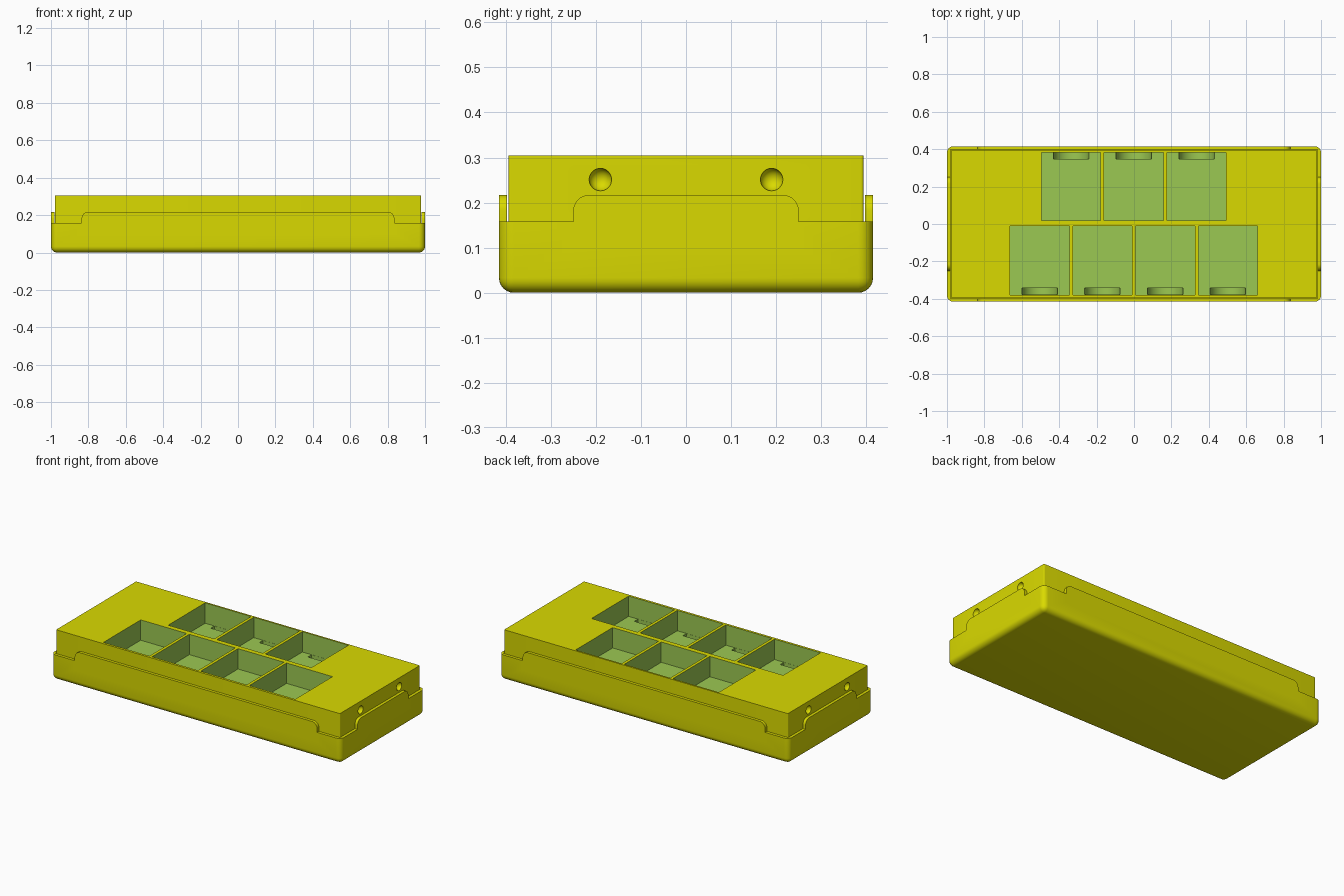
import bpy, bmesh, math
from mathutils import Matrix, Vector

if "Cube" in bpy.data.objects:
    bpy.data.objects.remove(bpy.data.objects["Cube"], do_unlink=True)

HX, HY = 1.0, 0.415          # outer half sizes
WALL = 0.018                 # tray wall thickness
LEDGE, LIP, TOP = 0.158, 0.217, 0.305
FLOOR = 0.178                # pocket floor height


def material(name, rgb):
    m = bpy.data.materials.new(name)
    m.use_nodes = True
    m.diffuse_color = (*rgb, 1)
    m.node_tree.nodes["Principled BSDF"].inputs["Base Color"].default_value = (*rgb, 1)
    return m


yellow = material("yellow plastic", (0.7, 0.7, 0.0))
green = material("pocket green", (0.33, 0.58, 0.085))


def finish(bm, name, mat=yellow):
    bmesh.ops.recalc_face_normals(bm, faces=bm.faces)
    mesh = bpy.data.meshes.new(name)
    bm.to_mesh(mesh)
    bm.free()
    ob = bpy.data.objects.new(name, mesh)
    bpy.context.collection.objects.link(ob)
    mesh.materials.append(mat)
    return ob


def box(name, lo, hi, radius=0, rounded=None):
    """Box between two corners; edges passing the rounded test are filleted."""
    bm = bmesh.new()
    bmesh.ops.create_cube(bm, size=2)
    for v in bm.verts:
        v.co = Vector([hi[i] if v.co[i] > 0 else lo[i] for i in range(3)])
    if radius:
        edges = [e for e in bm.edges if rounded(*[v.co.z for v in e.verts])]
        bmesh.ops.bevel(bm, geom=edges, offset=radius, segments=6,
                        profile=0.5, affect='EDGES')
    return finish(bm, name)


def lip(name, half, outer, along_x):
    """Raised wall with rounded upper corners, on the outer side of the tray."""
    r, low = 0.035, 0.1
    arc = [(half - r + r * math.cos(a), LIP - r + r * math.sin(a))
           for a in (i * math.pi / 16 for i in range(9))]
    profile = [(half, low)] + arc + [(-u, z) for u, z in reversed(arc)] + [(-half, low)]
    inner = outer * (1 - 0.03 / abs(outer))
    bm = bmesh.new()
    rings = [[bm.verts.new((u, d, z) if along_x else (d, u, z)) for u, z in profile]
             for d in (outer, inner)]
    for ring in rings:
        bm.faces.new(ring)
    for i in range(len(profile)):
        j = (i + 1) % len(profile)
        bm.faces.new((rings[0][i], rings[0][j], rings[1][j], rings[1][i]))
    return finish(bm, name)


def combine(target, tool, operation):
    mod = target.modifiers.new("shape", 'BOOLEAN')
    mod.operation, mod.object, mod.solver = operation, tool, 'EXACT'
    bpy.context.view_layer.objects.active = target
    bpy.ops.object.modifier_apply(modifier=mod.name)
    bpy.data.objects.remove(tool, do_unlink=True)


# Outer tray: filleted bottom and corners, raised lips on all four sides
tray = box("outer_tray", (-HX, -HY, 0), (HX, HY, LEDGE), radius=0.033,
           rounded=lambda a, b: min(a, b) < 0.01)
for s in (-1, 1):
    combine(tray, lip("long_lip", 0.836, s * HY, True), 'UNION')
    combine(tray, lip("end_lip", 0.25, s * HX, False), 'UNION')
ix, iy = HX - WALL, HY - WALL
combine(tray, box("cavity", (-ix, -iy, 0.03), (ix, iy, 0.5)), 'DIFFERENCE')

# Inner block that sits in the tray
bx, by = ix - 0.003, iy - 0.003
block = box("inner_block", (-bx, -by, 0.032), (bx, by, TOP), radius=0.006,
            rounded=lambda a, b: abs(a - b) > 0.1)

# Two rows of pockets, each with a round-bottomed slot along the outer wall
PITCH, W = 0.3355, 0.1585
rows = [(3, 0.019, 0.383), (4, -0.012, -0.379)]
for count, y_in, y_out in rows:
    side = 1 if y_out > 0 else -1
    for i in range(count):
        x = (i - (count - 1) / 2) * PITCH - 0.001
        combine(block, box("pocket", (x - W, min(y_in, y_out), FLOOR),
                           (x + W, max(y_in, y_out), 0.5)), 'DIFFERENCE')
        bm = bmesh.new()
        bmesh.ops.create_cone(
            bm, cap_ends=True, segments=48, radius1=0.095, radius2=0.095, depth=0.035,
            matrix=Matrix.Translation((x, y_out - side * 0.0185, FLOOR))
            @ Matrix.Rotation(math.pi / 2, 4, 'X'))
        combine(block, finish(bm, "slot"), 'DIFFERENCE')

# Round dimples in both ends
for sx in (-1, 1):
    for sy in (-1, 1):
        bm = bmesh.new()
        bmesh.ops.create_uvsphere(bm, u_segments=24, v_segments=13, radius=0.025,
                                  matrix=Matrix.Translation((sx * bx, sy * 0.19, 0.251)))
        combine(block, finish(bm, "dimple"), 'DIFFERENCE')

# Pocket interiors are green, everything else yellow
block.data.materials.clear()
block.data.materials.append(yellow)
block.data.materials.append(green)
for p in block.data.polygons:
    c = p.center
    inside = abs(c.x) < 0.9 and abs(c.y) < 0.39 and 0.04 < c.z < TOP - 0.001
    p.material_index = 1 if inside else 0

bpy.ops.object.select_all(action='DESELECT')
for ob in (tray, block):
    ob.select_set(True)
bpy.context.view_layer.objects.active = tray
bpy.ops.object.shade_smooth_by_angle(angle=math.radians(30))
